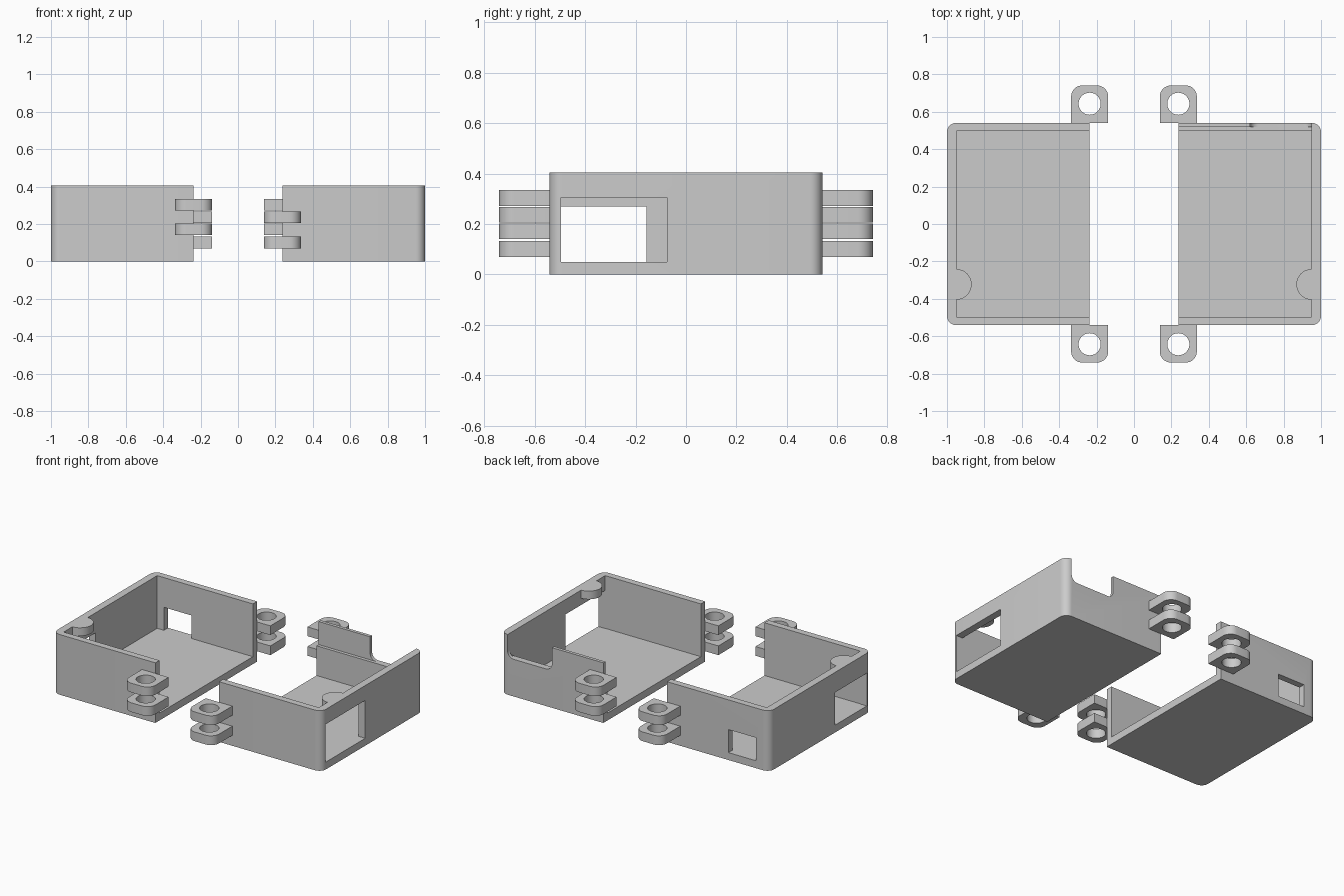
import bpy, bmesh
from math import cos, sin, pi, radians

if "Cube" in bpy.data.objects:
    bpy.data.objects.remove(bpy.data.objects["Cube"])

# main sizes
X_OUT, X_OPEN, Y_OUT, H = 1.0, 0.237, 0.541, 0.405
X_IN, Y_IN, FLOOR = 0.95, 0.497, 0.05


def arc(cx, cy, r, a0, a1, n=8):
    return [(cx + r * cos(radians(a0 + (a1 - a0) * i / n)),
             cy + r * sin(radians(a0 + (a1 - a0) * i / n))) for i in range(n + 1)]


def prism(name, pts, lo, hi, along='Z'):
    """Extrude a 2D outline along Z (pts = x,y) or Y (pts = x,z)."""
    bm = bmesh.new()
    place = (lambda p, d: (p[0], p[1], d)) if along == 'Z' else (lambda p, d: (p[0], d, p[1]))
    a = [bm.verts.new(place(p, lo)) for p in pts]
    b = [bm.verts.new(place(p, hi)) for p in pts]
    bm.faces.new(a)
    bm.faces.new(b[::-1])
    for i in range(len(pts)):
        j = (i + 1) % len(pts)
        bm.faces.new((a[i], b[i], b[j], a[j]))
    bmesh.ops.recalc_face_normals(bm, faces=bm.faces)
    me = bpy.data.meshes.new(name)
    bm.to_mesh(me)
    bm.free()
    ob = bpy.data.objects.new(name, me)
    bpy.context.collection.objects.link(ob)
    return ob


def box(x0, x1, y0, y1, z0, z1):
    return prism("cutter", [(x0, y0), (x1, y0), (x1, y1), (x0, y1)], z0, z1)


def activate(ob):
    bpy.ops.object.select_all(action='DESELECT')
    ob.select_set(True)
    bpy.context.view_layer.objects.active = ob


def cut(ob, cutter):
    activate(ob)
    m = ob.modifiers.new("cut", 'BOOLEAN')
    m.operation, m.solver, m.object = 'DIFFERENCE', 'EXACT', cutter
    bpy.ops.object.modifier_apply(modifier=m.name)
    bpy.data.objects.remove(cutter)


def smooth(ob):
    activate(ob)
    bpy.ops.object.shade_smooth_by_angle(angle=radians(30))


def half_case(side, s):
    # tray shell: rounded outer corners, open at the top and the inner end
    r = 0.05
    outline = ([(X_OPEN, -Y_OUT)] + arc(X_OUT - r, -Y_OUT + r, r, -90, 0)
               + arc(X_OUT - r, Y_OUT - r, r, 0, 90) + [(X_OPEN, Y_OUT)])
    tray = prism(side + "_tray", [(s * x, y) for x, y in outline], 0, H)
    cut(tray, box(s * 0.1, s * X_IN, -Y_IN, Y_IN, FLOOR, 0.6))

    # window in the end wall
    y1, z1 = (-0.075, 0.305) if s > 0 else (-0.157, 0.27)
    cut(tray, box(s * 0.9, s * 1.1, -0.495, y1, FLOOR, z1))

    if s < 0:
        # small window in the back wall
        cut(tray, box(-0.90, -0.695, 0.45, 0.6, FLOOR, 0.205))
    else:
        # thinner upper back wall with a rounded notch
        cut(tray, box(0.1, X_IN, 0.4, 0.519, 0.25, 0.6))
        f = 0.045
        notch = (arc(0.62 + f, 0.25 + f, f, 180, 270) + arc(X_IN - f, 0.25 + f, f, 270, 360)
                 + [(X_IN, 0.6), (0.62, 0.6)])
        cut(tray, prism("cutter", notch, 0.45, 0.65, 'Y'))
    smooth(tray)

    # half-round catch under the rim
    catch = arc(X_IN, -0.323, 0.082, 90, 270, 20)
    smooth(prism(side + "_catch", [(s * x, y) for x, y in catch], H - 0.055, H))

    # interleaved hinge lugs
    low, high = (0.07, 0.205), (0.14, 0.272)
    for end, e in (("front", -1), ("back", 1)):
        for i, z in enumerate(high if s * e > 0 else low):
            w, c = 0.099, 0.06
            xl, xr, top = X_OPEN - w, X_OPEN + w, 0.741
            pts = ([(xl, Y_OUT), (xr, Y_OUT)] + arc(xr - c, top - c, c, 0, 90)
                   + arc(xl + c, top - c, c, 90, 180))
            lug = prism(f"{side}_{end}_hinge_lug_{i + 1}",
                        [(s * x, e * y) for x, y in pts], z, z + 0.062)
            hole = arc(s * X_OPEN, e * 0.643, 0.059, 0, 352.5, 47)
            cut(lug, prism("cutter", hole, z - 0.1, z + 0.2))
            smooth(lug)


half_case("left", -1)
half_case("right", 1)
